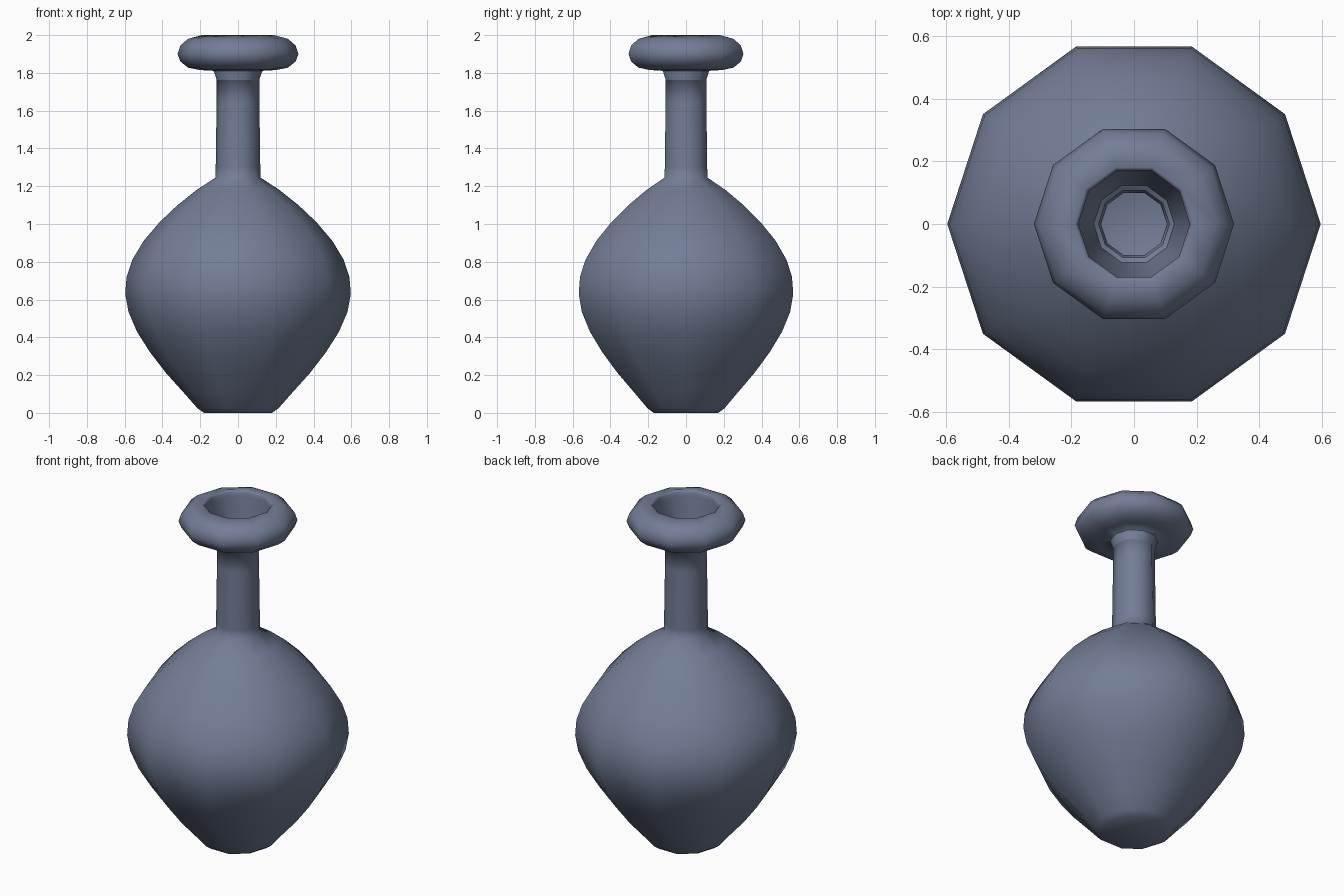
import bpy, bmesh, math
from mathutils import Vector

cube = bpy.data.objects.get("Cube")
if cube:
    bpy.data.objects.remove(cube, do_unlink=True)

SIDES = 10

# One slate blue glaze for the whole vase
glaze = bpy.data.materials.new("slate_blue_glaze")
glaze.use_nodes = True
color = (0.17, 0.205, 0.305, 1)
glaze.diffuse_color = color
glaze.node_tree.nodes["Principled BSDF"].inputs["Base Color"].default_value = color


def lathe(name, profile):
    """Spin a (radius, height) profile around z into a ten-sided shell."""
    bm = bmesh.new()
    verts = [bm.verts.new((r, 0, z)) for r, z in profile]
    edges = [bm.edges.new(pair) for pair in zip(verts, verts[1:])]
    bmesh.ops.spin(bm, geom=verts + edges, cent=(0, 0, 0), axis=(0, 0, 1),
                   angle=math.tau, steps=SIDES, use_duplicate=False)
    bmesh.ops.remove_doubles(bm, verts=bm.verts, dist=0.0005)
    bmesh.ops.recalc_face_normals(bm, faces=bm.faces)
    for face in bm.faces:
        face.smooth = True
    mesh = bpy.data.meshes.new(name)
    bm.to_mesh(mesh)
    bm.free()
    mesh.materials.append(glaze)
    obj = bpy.data.objects.new(name, mesh)
    bpy.context.collection.objects.link(obj)
    return obj


# Foot, rounded belly and shoulder
belly = [(0, 0), (0.18, 0), (0.215, 0.025), (0.29, 0.11), (0.38, 0.21),
         (0.465, 0.32), (0.535, 0.43), (0.58, 0.535), (0.597, 0.63),
         (0.59, 0.72), (0.56, 0.81), (0.5, 0.91), (0.415, 1.01),
         (0.32, 1.1), (0.22, 1.18), (0.12, 1.245)]
# Straight neck and rolled lip
neck = [(0.118, 1.3), (0.116, 1.46), (0.113, 1.64), (0.113, 1.81)]
lip = [(0.2, 1.815), (0.265, 1.828), (0.305, 1.86), (0.32, 1.9),
       (0.305, 1.945), (0.265, 1.98), (0.19, 2.0)]
# Funnel mouth and hollow inside, ending on the floor
mouth = [(0.178, 1.985), (0.18, 1.96), (0.105, 1.74), (0.105, 1.25)]
inside = [(r - 0.03, z) for r, z in reversed(belly[3:-1])] + [(0.17, 0.04), (0, 0.03)]

lathe("vase", belly + neck + lip + mouth + inside)
